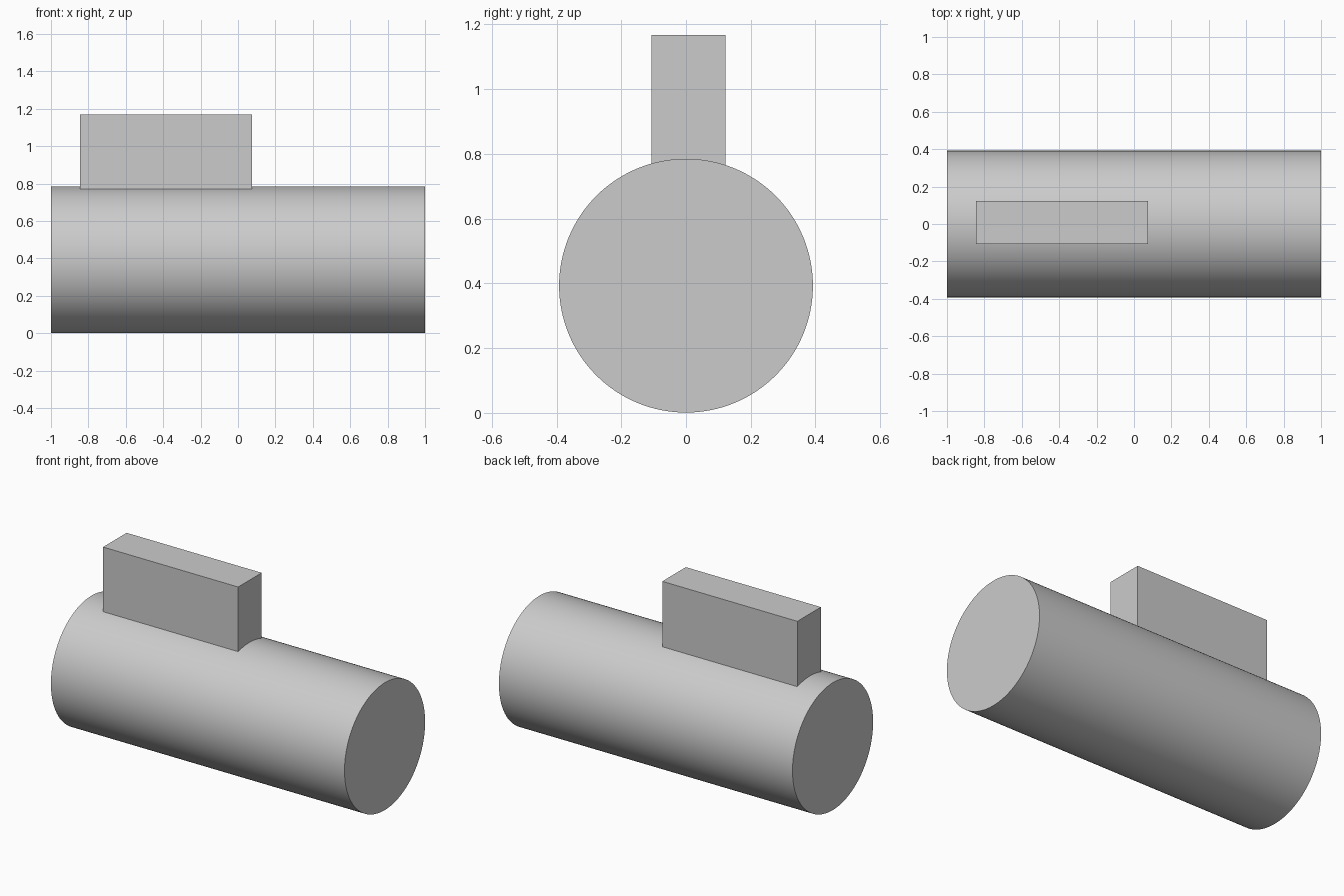
import bpy
import math

if "Cube" in bpy.data.objects:
    bpy.data.objects.remove(bpy.data.objects["Cube"])

RADIUS = 0.392

# Horizontal round body, lying along x
bpy.ops.mesh.primitive_cylinder_add(
    vertices=128, radius=RADIUS, depth=2.0,
    location=(0, 0, RADIUS + 0.001), rotation=(0, math.pi / 2, 0))
body = bpy.context.object
body.name = "cylinder_body"
bpy.ops.object.transform_apply(location=False, rotation=True, scale=True)
bpy.ops.object.shade_smooth_by_angle(angle=math.radians(30))

# Upright block, its base sunk just below the curved surface
low = (-0.844, -0.107, 0.76)
high = (0.076, 0.122, 1.168)
bpy.ops.mesh.primitive_cube_add(
    size=1, location=[(a + b) / 2 for a, b in zip(low, high)])
block = bpy.context.object
block.name = "top_block"
block.scale = [b - a for a, b in zip(low, high)]
bpy.ops.object.transform_apply(location=False, rotation=False, scale=True)
